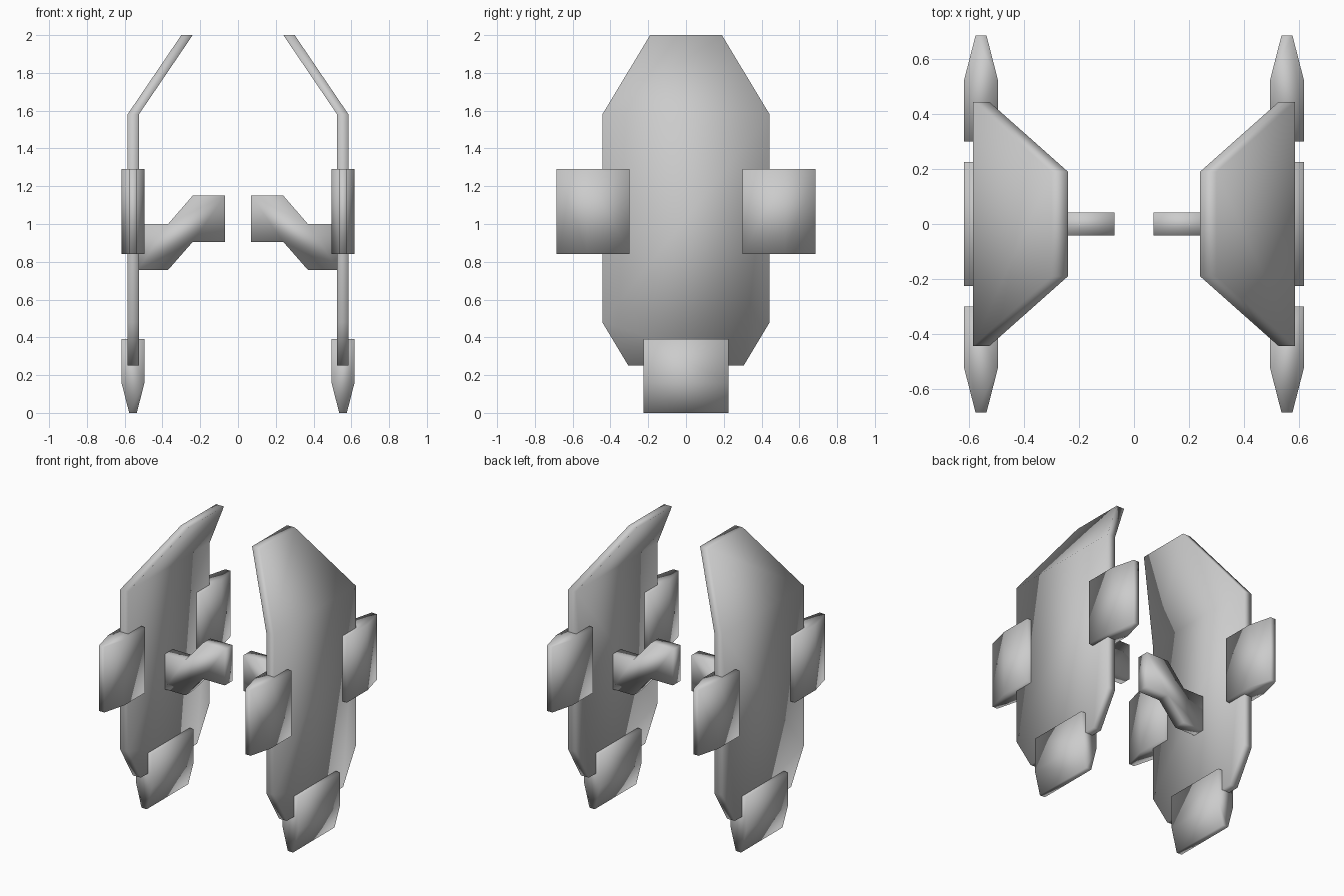
import bpy, bmesh
from mathutils import Vector

if "Cube" in bpy.data.objects:
    bpy.data.objects.remove(bpy.data.objects["Cube"])


def make_part(name, faces, offset, mirror_y=False):
    """Thicken flat faces along an offset and mirror the part to the other side."""
    bm = bmesh.new()
    for pts in faces:
        bm.faces.new([bm.verts.new(p) for p in pts])
    bmesh.ops.remove_doubles(bm, verts=bm.verts, dist=1e-4)
    base = bm.faces[:]
    ext = bmesh.ops.extrude_face_region(bm, geom=base, use_keep_orig=True)
    moved = [g for g in ext["geom"] if isinstance(g, bmesh.types.BMVert)]
    bmesh.ops.translate(bm, verts=moved, vec=Vector(offset))
    bmesh.ops.recalc_face_normals(bm, faces=bm.faces)
    for f in bm.faces:
        f.smooth = True
    mesh = bpy.data.meshes.new(name)
    bm.to_mesh(mesh)
    bm.free()
    obj = bpy.data.objects.new(name, mesh)
    bpy.context.collection.objects.link(obj)
    mod = obj.modifiers.new("Mirror", 'MIRROR')
    mod.use_axis = (True, mirror_y, False)
    mod.use_mirror_merge = False
    return obj


# Side panels: upright hexagon plus a trapezoid leaning inward
X = 0.585
upright = [(X, -0.305, 0.25), (X, 0.305, 0.25), (X, 0.443, 0.48),
           (X, 0.443, 1.58), (X, -0.443, 1.58), (X, -0.443, 0.48)]
leaning = [(X, -0.443, 1.58), (X, 0.443, 1.58),
           (0.30, 0.19, 2.0), (0.30, -0.19, 2.0)]
make_part("side_panel", [upright, leaning], (-0.06, 0, 0))

# Fins: blunt wedge section, (half width, distance along the fin)
CX = 0.556


def wedge(root, shoulder, tip):
    return [(CX - 0.061, root), (CX + 0.061, root), (CX + 0.061, shoulder),
            (CX + 0.02, tip), (CX - 0.02, tip), (CX - 0.061, shoulder)]


make_part("side_fin", [[(x, y, 0.84) for x, y in wedge(0.30, 0.525, 0.685)]],
          (0, 0, 0.45), mirror_y=True)
make_part("bottom_fin", [[(x, -0.225, z) for x, z in wedge(0.39, 0.16, 0.0)]],
          (0, 0.45, 0))

# Stepped inner arms
arm = [(0.07, 0.905), (0.24, 0.905), (0.37, 0.757), (0.53, 0.757),
       (0.53, 1.0), (0.37, 1.0), (0.24, 1.15), (0.07, 1.15)]
make_part("inner_arm", [[(x, -0.042, z) for x, z in arm]], (0, 0.084, 0))
